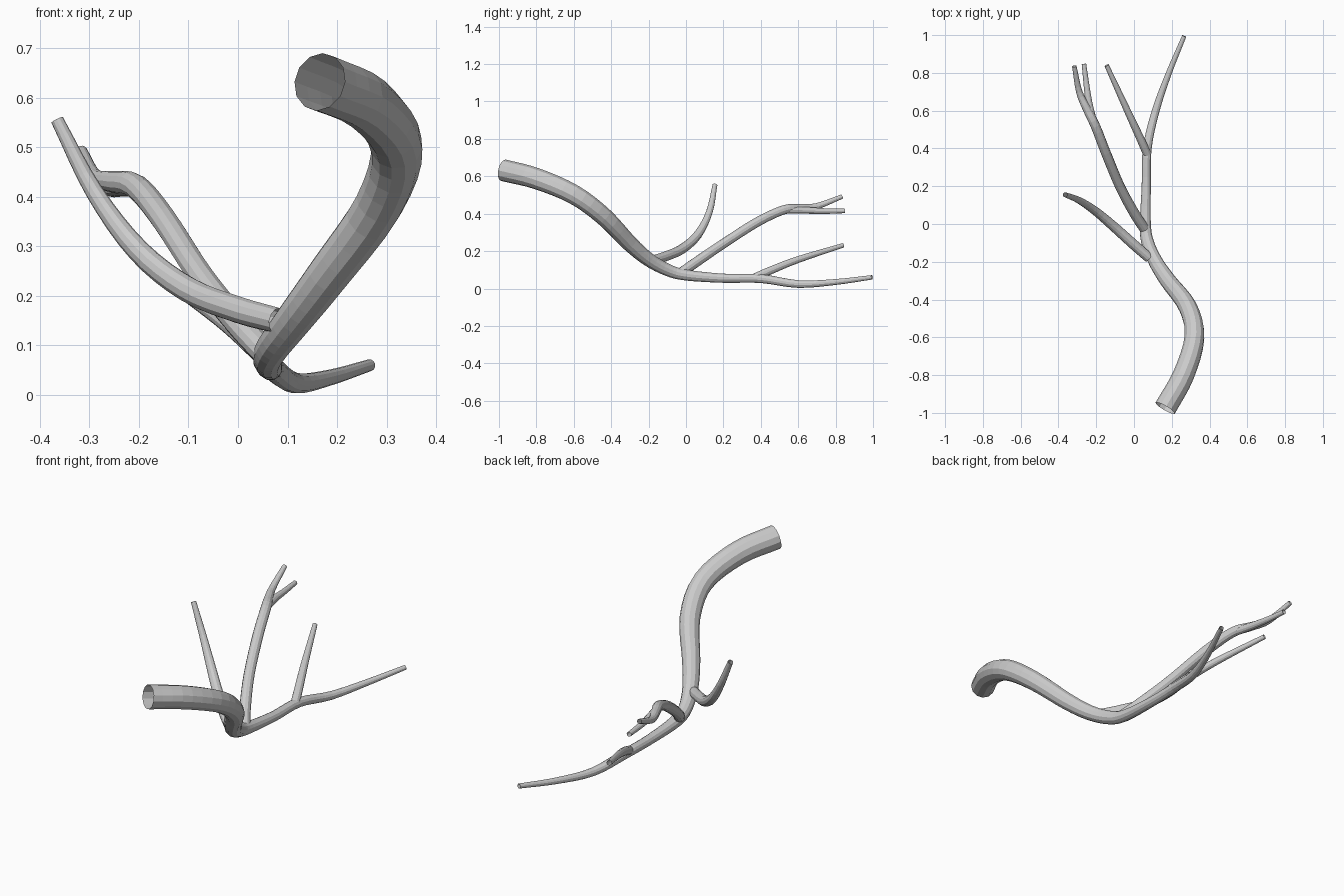
import bpy, bmesh, math
from mathutils import Vector

SIDES = 12
STEPS = 4

grey = bpy.data.materials.new("light_grey")
grey.diffuse_color = (0.6, 0.6, 0.6, 1)


def smooth_path(pts):
    """Catmull-Rom samples of (x, y, z, radius) points."""
    p = [Vector(q) for q in pts]
    p = [2 * p[0] - p[1]] + p + [2 * p[-1] - p[-2]]
    out = []
    for a, b, c, d in zip(p, p[1:], p[2:], p[3:]):
        for k in range(STEPS):
            t = k / STEPS
            out.append(0.5 * (2 * b + (c - a) * t + (2 * a - 5 * b + 4 * c - d) * t ** 2
                              + (3 * b - a - 3 * c + d) * t ** 3))
    return out + [p[-2]]


def tube(name, pts):
    """Open-ended tapering tube swept along a smooth path."""
    path = smooth_path(pts)
    bm = bmesh.new()
    rings, side = [], None
    for i, q in enumerate(path):
        tangent = (path[min(i + 1, len(path) - 1)] - path[max(i - 1, 0)]).xyz.normalized()
        ref = side or Vector((0, 0, 1))
        side = (ref - tangent * ref.dot(tangent)).normalized()
        other = tangent.cross(side)
        rings.append([bm.verts.new(q.xyz + q.w * (side * math.cos(a) + other * math.sin(a)))
                      for a in (2 * math.pi * j / SIDES for j in range(SIDES))])
    for r, s in zip(rings, rings[1:]):
        for j in range(SIDES):
            k = (j + 1) % SIDES
            bm.faces.new((r[j], r[k], s[k], s[j]))
    mesh = bpy.data.meshes.new(name)
    bm.to_mesh(mesh)
    bm.free()
    mesh.materials.append(grey)
    bpy.context.collection.objects.link(bpy.data.objects.new(name, mesh))


# Main trunk, thick end at the front
tube("trunk", [
    (0.165, -0.975, 0.632, 0.059), (0.262, -0.80, 0.588, 0.057), (0.32, -0.60, 0.503, 0.053),
    (0.285, -0.44, 0.385, 0.049), (0.18, -0.30, 0.24, 0.043), (0.115, -0.20, 0.155, 0.038),
    (0.073, -0.10, 0.10, 0.034), (0.06, 0.0, 0.072, 0.030), (0.065, 0.2, 0.055, 0.025),
    (0.07, 0.4, 0.053, 0.024), (0.115, 0.6, 0.024, 0.021), (0.185, 0.8, 0.035, 0.016),
    (0.266, 0.995, 0.06, 0.012)])

# Upswept side branch
tube("side_branch", [
    (0.08, -0.18, 0.15, 0.026), (0.0, -0.11, 0.172, 0.027), (-0.1, -0.02, 0.212, 0.026),
    (-0.2, 0.065, 0.29, 0.023), (-0.29, 0.125, 0.41, 0.018), (-0.365, 0.155, 0.555, 0.013)])

# Long middle branch and its two tips
tube("middle_branch", [
    (0.065, -0.04, 0.075, 0.027), (0.0, 0.06, 0.145, 0.027), (-0.075, 0.2, 0.24, 0.026),
    (-0.15, 0.38, 0.355, 0.026), (-0.205, 0.52, 0.42, 0.025), (-0.25, 0.61, 0.43, 0.022),
    (-0.29, 0.70, 0.44, 0.017), (-0.316, 0.835, 0.492, 0.012)])
tube("middle_branch_tip", [
    (-0.215, 0.54, 0.42, 0.02), (-0.238, 0.64, 0.418, 0.018), (-0.252, 0.74, 0.414, 0.015),
    (-0.265, 0.848, 0.415, 0.012)])

# Short branch near the far end
tube("far_branch", [
    (0.07, 0.37, 0.06, 0.022), (0.03, 0.46, 0.10, 0.021), (-0.035, 0.60, 0.155, 0.018),
    (-0.145, 0.84, 0.231, 0.012)])
